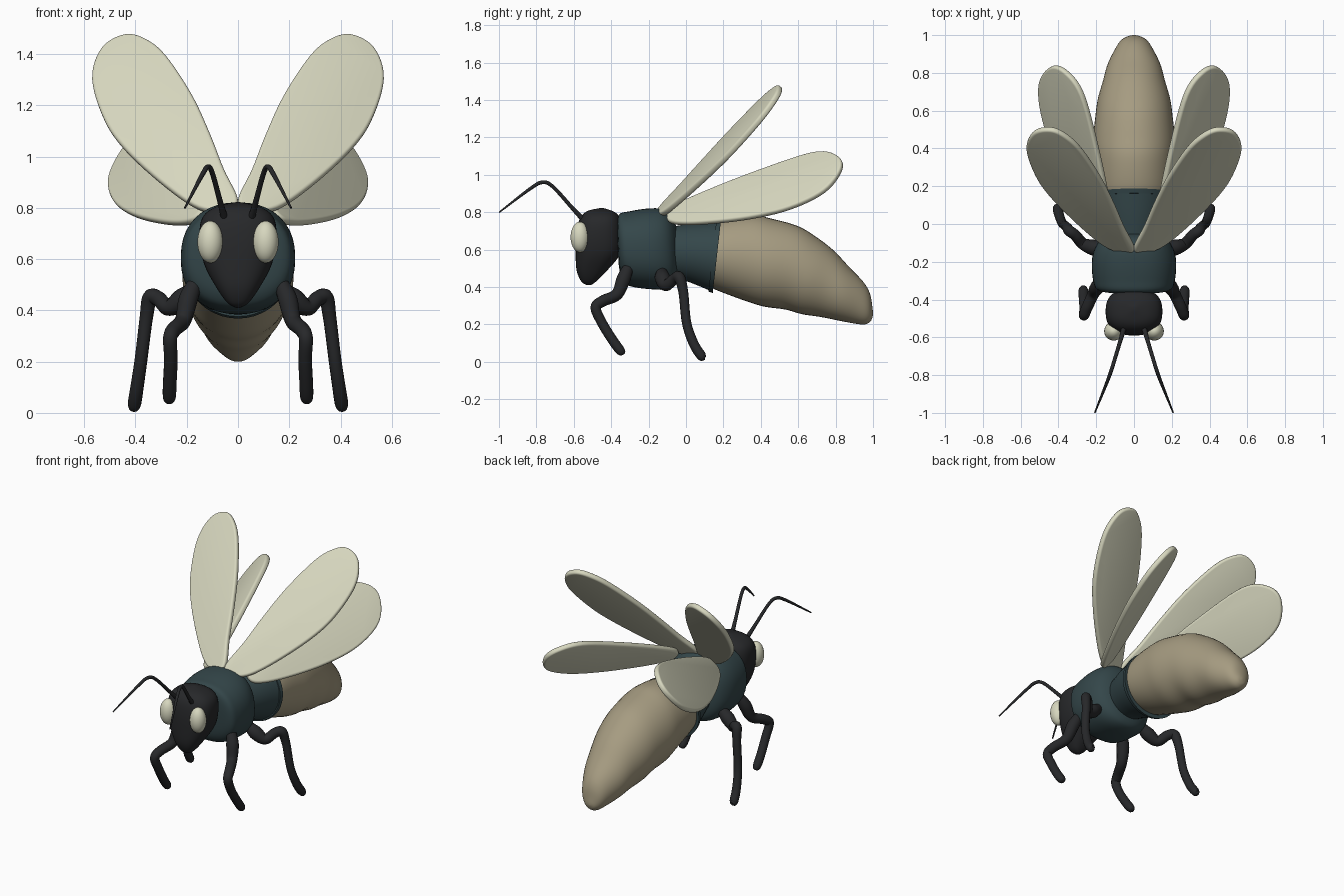
import bpy, bmesh, math
from mathutils import Vector


def material(name, rgb):
    m = bpy.data.materials.new(name)
    m.diffuse_color = (*rgb, 1)
    return m


BLACK = material("black", (0.02, 0.021, 0.023))
TEAL = material("dark_teal", (0.034, 0.062, 0.068))
TAN = material("tan", (0.38, 0.33, 0.22))
CREAM = material("cream", (0.68, 0.68, 0.52))


def smooth_path(points, steps, closed=False):
    """Catmull-Rom interpolation of points of any dimension."""
    p = [Vector(q) for q in points]
    n = len(p)
    out = []
    for i in range(n if closed else n - 1):
        if closed:
            a, b, c, d = (p[(i + k) % n] for k in (-1, 0, 1, 2))
        else:
            a, b, c, d = p[max(i - 1, 0)], p[i], p[i + 1], p[min(i + 2, n - 1)]
        for s in range(steps):
            t = s / steps
            out.append(0.5 * (2 * b + (c - a) * t + (2 * a - 5 * b + 4 * c - d) * t * t
                              + (3 * b - a - 3 * c + d) * t ** 3))
    return out if closed else out + [p[-1]]


def add_object(name, mesh, mat, mirror=False):
    ob = bpy.data.objects.new(name, mesh)
    bpy.context.collection.objects.link(ob)
    mesh.materials.clear()
    mesh.materials.append(mat)
    if mirror:
        ob.modifiers.new("mirror", 'MIRROR').use_mirror_merge = False
    bpy.ops.object.select_all(action='DESELECT')
    ob.select_set(True)
    bpy.context.view_layer.objects.active = ob
    bpy.ops.object.shade_smooth_by_angle(angle=math.radians(40))
    return ob


def finish(name, bm, mat, mirror=False):
    bmesh.ops.recalc_face_normals(bm, faces=bm.faces)
    mesh = bpy.data.meshes.new(name)
    bm.to_mesh(mesh)
    bm.free()
    return add_object(name, mesh, mat, mirror)


def loft(name, sections, mat, power=2.0, steps=5, sides=40):
    """Sections: (y, z) of one end, (y, z) of the opposite end, half width."""
    bm = bmesh.new()
    rings = []
    for y0, z0, y1, z1, w in smooth_path(sections, steps):
        ring = []
        for k in range(sides):
            a = 2 * math.pi * k / sides
            c, s = (math.copysign(abs(f(a)) ** (2 / power), f(a)) for f in (math.cos, math.sin))
            ring.append(bm.verts.new((w * s, (y0 + y1) / 2 + c * (y0 - y1) / 2,
                                      (z0 + z1) / 2 + c * (z0 - z1) / 2)))
        rings.append(ring)
    for a, b in zip(rings, rings[1:]):
        for k in range(sides):
            j = (k + 1) % sides
            bm.faces.new((a[k], a[j], b[j], b[k]))
    bm.faces.new(rings[0])
    bm.faces.new(rings[-1])
    return finish(name, bm, mat)


def tube(name, points, mat):
    """Points: x, y, z, radius."""
    cu = bpy.data.curves.new(name, 'CURVE')
    cu.dimensions = '3D'
    cu.bevel_depth = 1
    cu.bevel_resolution = 4
    cu.use_fill_caps = True
    path = smooth_path(points, 8)
    sp = cu.splines.new('POLY')
    sp.points.add(len(path) - 1)
    for pt, q in zip(sp.points, path):
        pt.co = (q[0], q[1], q[2], 1)
        pt.radius = q[3]
    tmp = bpy.data.objects.new("tmp", cu)
    mesh = bpy.data.meshes.new_from_object(tmp)
    bpy.data.objects.remove(tmp)
    return add_object(name, mesh, mat, True)


def wing(name, outline, place):
    """Flat outline placed on a tilted plane, thickened with a rounded rim."""
    bm = bmesh.new()
    bm.faces.new([bm.verts.new(place(*q)) for q in smooth_path([(*o, 0) for o in outline], 6, True)])
    ob = finish(name, bm, CREAM)
    s = ob.modifiers.new("thickness", 'SOLIDIFY')
    s.thickness, s.offset = 0.034, 0
    b = ob.modifiers.new("round_rim", 'BEVEL')
    b.width, b.segments = 0.013, 4
    ob.modifiers.new("mirror", 'MIRROR').use_mirror_merge = False


# Body
loft("abdomen", [
    (0.12, 0.72, 0.10, 0.42, 0.17), (0.19, 0.765, 0.16, 0.385, 0.195), (0.35, 0.785, 0.32, 0.325, 0.21),
    (0.46, 0.765, 0.42, 0.295, 0.217), (0.60, 0.725, 0.53, 0.28, 0.205), (0.70, 0.665, 0.62, 0.255, 0.192),
    (0.79, 0.595, 0.72, 0.24, 0.165), (0.87, 0.51, 0.82, 0.22, 0.14), (0.95, 0.425, 0.90, 0.205, 0.10),
    (0.985, 0.36, 0.955, 0.20, 0.07), (0.998, 0.28, 0.985, 0.215, 0.035), (1.0, 0.25, 0.996, 0.235, 0.008)], TAN)
loft("waist", [
    (-0.09, 0.72, -0.07, 0.45, 0.13), (0.05, 0.743, 0.02, 0.425, 0.17),
    (0.165, 0.757, 0.125, 0.382, 0.20)], TEAL)
loft("waist_rim", [
    (0.163, 0.762, 0.12, 0.376, 0.205), (0.188, 0.767, 0.143, 0.368, 0.209)], TEAL, steps=1)
loft("thorax", [
    (-0.37, 0.70, -0.36, 0.52, 0.08), (-0.36, 0.785, -0.345, 0.45, 0.185), (-0.30, 0.805, -0.30, 0.405, 0.216),
    (-0.20, 0.82, -0.17, 0.387, 0.222), (-0.12, 0.815, -0.09, 0.39, 0.195), (-0.07, 0.77, -0.05, 0.42, 0.14),
    (-0.04, 0.68, -0.03, 0.50, 0.05)], TEAL, power=2.3)

# Head, lofted from crown to chin
loft("head", [
    (-0.46, 0.822, -0.44, 0.822, 0.01), (-0.53, 0.805, -0.38, 0.80, 0.09), (-0.57, 0.76, -0.35, 0.76, 0.14),
    (-0.587, 0.68, -0.34, 0.68, 0.15), (-0.59, 0.58, -0.35, 0.58, 0.132), (-0.585, 0.49, -0.42, 0.49, 0.085),
    (-0.56, 0.43, -0.48, 0.43, 0.042), (-0.53, 0.41, -0.51, 0.41, 0.008)], BLACK, power=2.5)

# Eyes
bm = bmesh.new()
bmesh.ops.create_uvsphere(bm, u_segments=32, v_segments=18, radius=1)
for v in bm.verts:
    v.co = (0.108 + 0.05 * v.co.x, -0.567 + 0.05 * v.co.y, 0.667 + 0.082 * v.co.z)
finish("eyes", bm, CREAM, True)

# Antennae
tube("antennae", [
    (0.05, -0.54, 0.75, 0.015), (0.07, -0.61, 0.825, 0.011), (0.10, -0.71, 0.935, 0.010),
    (0.117, -0.765, 0.96, 0.010), (0.14, -0.83, 0.928, 0.009), (0.207, -0.998, 0.80, 0.004)], BLACK)

# Legs
tube("front_legs", [
    (0.17, -0.31, 0.50, 0.03), (0.195, -0.335, 0.44, 0.038), (0.215, -0.37, 0.36, 0.032),
    (0.25, -0.445, 0.325, 0.03), (0.265, -0.483, 0.29, 0.028), (0.262, -0.45, 0.21, 0.027),
    (0.266, -0.395, 0.12, 0.027), (0.268, -0.355, 0.065, 0.026), (0.268, -0.337, 0.045, 0.017),
    (0.268, -0.333, 0.04, 0.002)], BLACK)
tube("rear_legs", [
    (0.17, -0.13, 0.48, 0.03), (0.215, -0.125, 0.445, 0.042), (0.27, -0.105, 0.41, 0.032),
    (0.31, -0.06, 0.445, 0.03), (0.343, -0.035, 0.45, 0.03), (0.358, -0.014, 0.37, 0.026),
    (0.378, 0.003, 0.21, 0.025), (0.394, 0.04, 0.10, 0.026), (0.404, 0.08, 0.035, 0.026),
    (0.406, 0.098, 0.02, 0.017), (0.406, 0.102, 0.018, 0.002)], BLACK)

# Wings: the upper pair outlined in x, z and the lower pair in x, y
wing("upper_wings", [
    (0.0, 0.83), (0.055, 0.95), (0.11, 1.09), (0.18, 1.24), (0.28, 1.39), (0.36, 1.455), (0.44, 1.472),
    (0.53, 1.42), (0.568, 1.30), (0.52, 1.14), (0.435, 1.02), (0.28, 0.88), (0.15, 0.795), (0.04, 0.785)],
    lambda x, z, _: (x, -0.79 + 0.267 * x + 0.80 * z, z))
wing("lower_wings", [
    (0.11, -0.06), (0.13, 0.10), (0.19, 0.39), (0.27, 0.685), (0.36, 0.81), (0.44, 0.832), (0.50, 0.74),
    (0.48, 0.555), (0.40, 0.33), (0.28, 0.08), (0.19, -0.07), (0.14, -0.10)],
    lambda x, y, _: (x, y, 0.98 - 1.034 * x + 0.606 * y))
